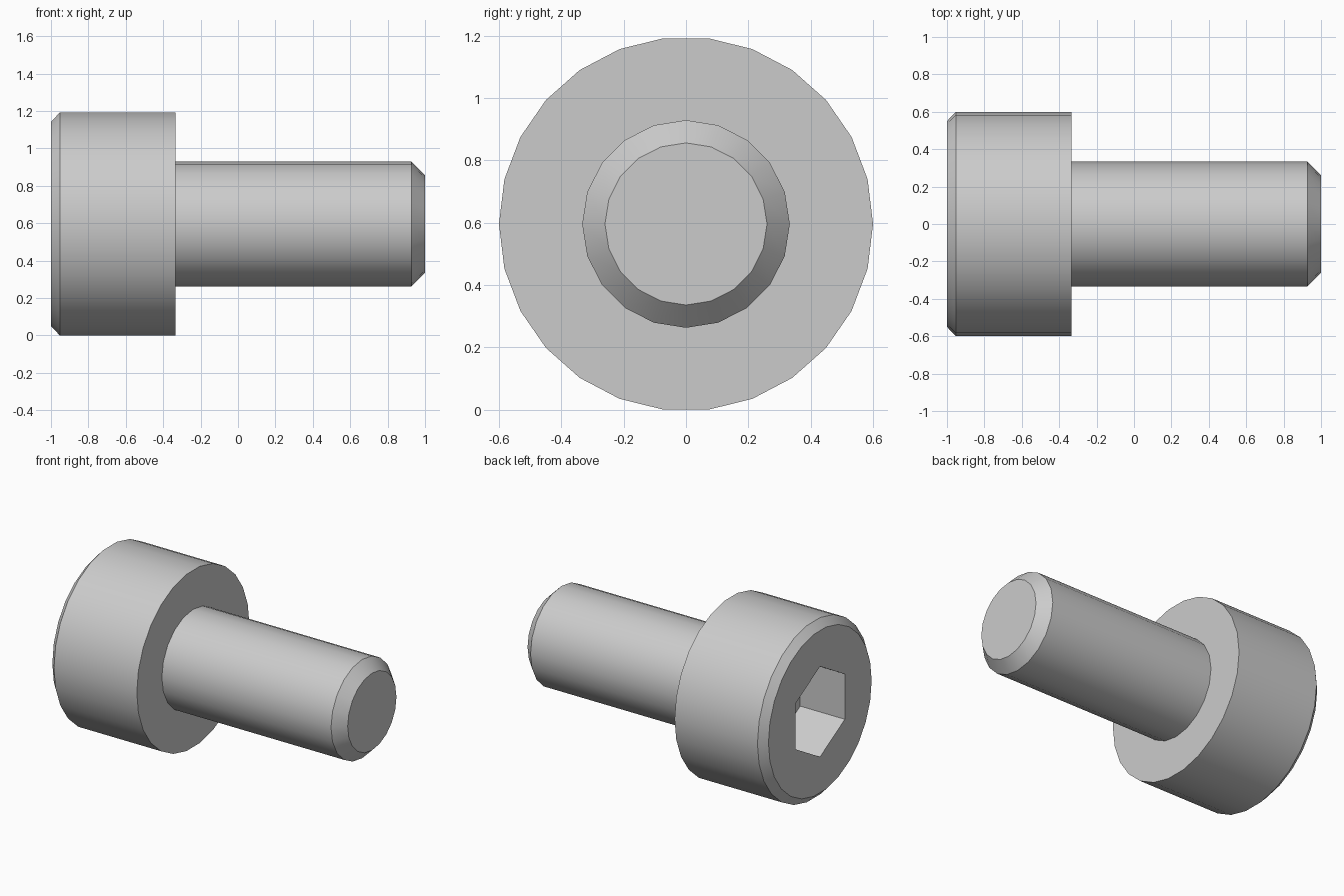
import bpy, bmesh
from math import sin, cos, pi, radians

if "Cube" in bpy.data.objects:
    bpy.data.objects.remove(bpy.data.objects["Cube"])

HEAD_R, HEAD_SIDES = 0.60, 26
AXIS_Z = HEAD_R * cos(pi / HEAD_SIDES)   # flat of the head rests on z = 0


def lathe(name, profile, sides, start=0.0, cap_start=True):
    """Revolve (x, radius) points around the horizontal screw axis."""
    bm = bmesh.new()
    rings = []
    for x, r in profile:
        angles = [start + 2 * pi * i / sides for i in range(sides)]
        rings.append([bm.verts.new((x, r * cos(a), AXIS_Z + r * sin(a))) for a in angles])
    for a, b in zip(rings, rings[1:]):
        for i in range(sides):
            j = (i + 1) % sides
            bm.faces.new((a[i], a[j], b[j], b[i]))
    if cap_start:
        bm.faces.new(rings[0])
    bm.faces.new(rings[-1])
    bmesh.ops.recalc_face_normals(bm, faces=bm.faces)
    mesh = bpy.data.meshes.new(name)
    bm.to_mesh(mesh)
    bm.free()
    obj = bpy.data.objects.new(name, mesh)
    bpy.context.collection.objects.link(obj)
    return obj


def activate(obj):
    bpy.ops.object.select_all(action='DESELECT')
    obj.select_set(True)
    bpy.context.view_layer.objects.active = obj


# Chamfered head and threadless shaft (open where it meets the head)
head = lathe("screw_head", [(-1, 0.55), (-0.953, HEAD_R), (-0.335, HEAD_R)], HEAD_SIDES)
shaft = lathe("screw_shaft", [(-0.335, 0.333), (0.927, 0.333), (1, 0.26)], 20, cap_start=False)

# Hexagonal drive socket cut into the head, corners pointing up and down
cutter = lathe("socket_cutter", [(-1.2, 0.305), (-0.667, 0.305)], 6, start=pi / 2)
cutter.hide_render = True
cut = head.modifiers.new("socket", 'BOOLEAN')
cut.operation = 'DIFFERENCE'
cut.solver = 'EXACT'
cut.object = cutter
activate(head)
bpy.ops.object.modifier_apply(modifier=cut.name)
bpy.data.objects.remove(cutter)

# Smooth round sides, crisp chamfers and socket
for part in (head, shaft):
    activate(part)
    bpy.ops.object.shade_smooth_by_angle(angle=radians(30))
